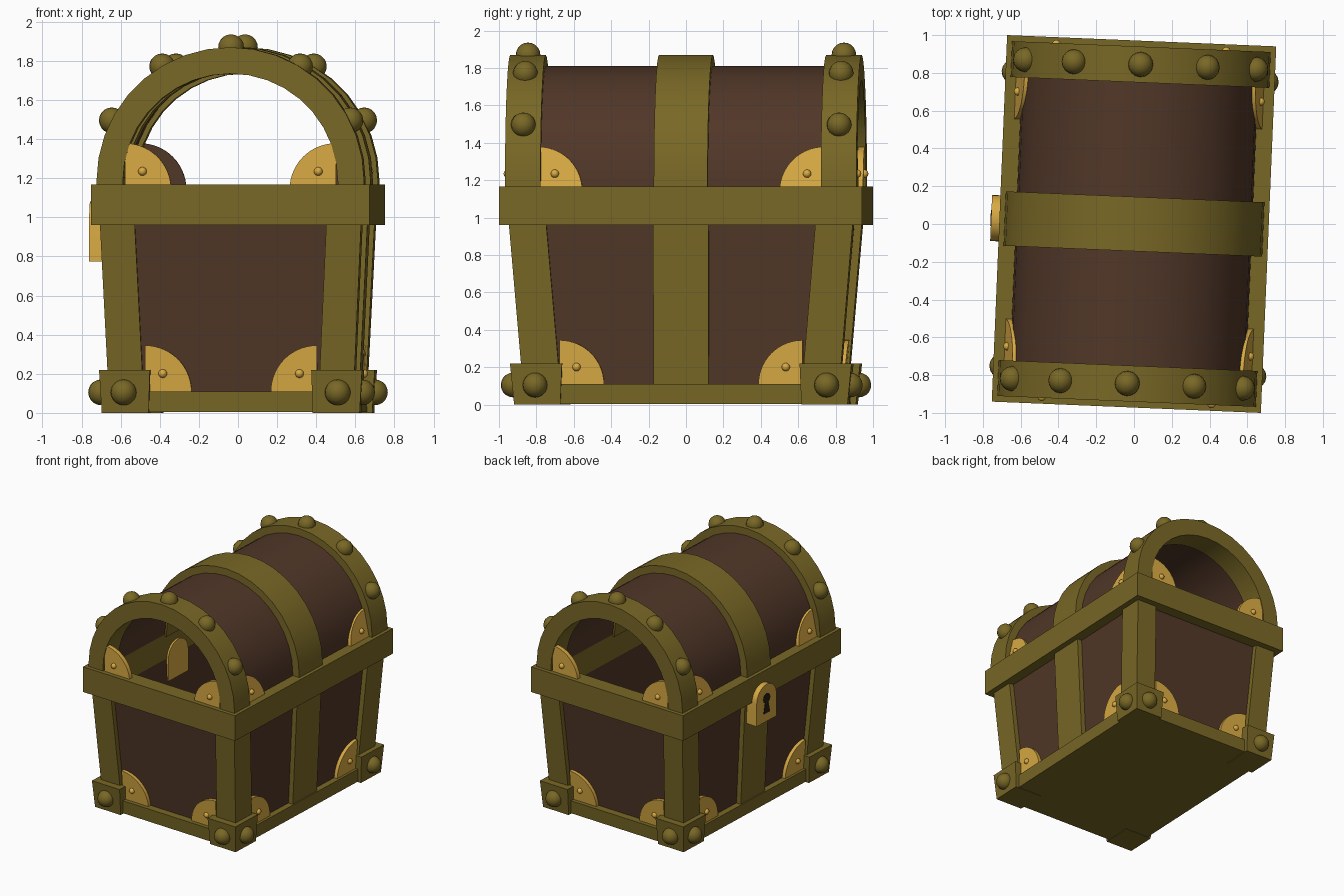
import bpy, bmesh, math
from mathutils import Vector

if "Cube" in bpy.data.objects:
    bpy.data.objects.remove(bpy.data.objects["Cube"])

TURN = math.radians(-2.4)          # whole chest is turned slightly


def material(name, rgb):
    m = bpy.data.materials.new(name)
    m.diffuse_color = (*rgb, 1)
    m.use_nodes = True
    m.node_tree.nodes["Principled BSDF"].inputs["Base Color"].default_value = m.diffuse_color
    return m


OLIVE = material("olive metal", (0.190, 0.137, 0.019))
WOOD = material("brown wood", (0.082, 0.038, 0.021))
GOLD = material("gold", (0.69, 0.40, 0.056))
DARK = material("keyhole dark", (0.020, 0.012, 0.007))


def finish(bm, name, mats, smooth=True):
    bmesh.ops.recalc_face_normals(bm, faces=bm.faces[:])
    me = bpy.data.meshes.new(name)
    bm.to_mesh(me)
    bm.free()
    for m in mats:
        me.materials.append(m)
    if smooth:
        for p in me.polygons:
            p.use_smooth = True
        me.set_sharp_from_angle(angle=math.radians(35))
    ob = bpy.data.objects.new(name, me)
    ob.rotation_euler.z = TURN
    bpy.context.collection.objects.link(ob)
    return ob


def loft(name, loops, mats, closed=False, back=None):
    """Skin matching loops of 3D points; closed joins last to first, otherwise capped."""
    bm = bmesh.new()
    rings = [[bm.verts.new(p) for p in lp] for lp in loops]
    n = len(rings[0])
    pairs = list(zip(rings, rings[1:])) + ([(rings[-1], rings[0])] if closed else [])
    for a, b in pairs:
        for i in range(n):
            j = (i + 1) % n
            bm.faces.new((a[i], a[j], b[j], b[i]))
    if not closed:
        cap = bm.faces.new(rings[0])
        bm.faces.new(rings[-1])
        if back is not None:
            cap.material_index = back
    return finish(bm, name, mats)


def rect(x0, x1, y0, y1, z):
    return [(x0, y0, z), (x1, y0, z), (x1, y1, z), (x0, y1, z)]


def corner_block(name, lo, z0, hi, z1, sx, sy, mat):
    loops = [[(x * sx, y * sy, z) for x, y, z in rect(*r, z)] for r, z in ((lo, z0), (hi, z1))]
    return loft(name, loops, [mat])


def frame(name, out0, in0, z0, out1, in1, z1, mat):
    r = lambda h, z: rect(-h[0], h[0], -h[1], h[1], z)
    return loft(name, [r(out0, z0), r(out1, z1), r(in1, z1), r(in0, z0)], [mat], closed=True)


def ball(name, pos, radius, mat):
    bm = bmesh.new()
    bmesh.ops.create_uvsphere(bm, u_segments=16, v_segments=10, radius=radius)
    bmesh.ops.translate(bm, verts=bm.verts[:], vec=Vector(pos))
    return finish(bm, name, [mat])


# body taper: half width and half length at a height
def hx(z):
    return 0.622 + 0.048 * z


def hy(z):
    return 0.838 + 0.085 * z


# arch cross-section
AZ, SPRING, SEG = 1.185, 1.15, 18


def arch(name, r_out, r_in, y0, y1, mat):
    def arc(r):
        pts = [(r, SPRING)]
        pts += [(r * math.cos(math.pi * i / SEG), AZ + r * math.sin(math.pi * i / SEG))
                for i in range(SEG + 1)]
        return pts + [(-r, SPRING)]
    bm = bmesh.new()
    rows = [[bm.verts.new((x, y, z)) for x, z in arc(r)]
            for r, y in ((r_out, y0), (r_out, y1), (r_in, y1), (r_in, y0))]
    for k in range(4):
        a, b = rows[k], rows[(k + 1) % 4]
        for i in range(len(a) - 1):
            bm.faces.new((a[i], a[i + 1], b[i + 1], b[i]))
    for e in (0, -1):
        bm.faces.new([r[e] for r in rows])
    return finish(bm, name, [mat])


def quarter_plate(name, cu, cz, depth, thick, on_end, sx, sy, radius=0.237):
    """Gold quarter disc, flat against a wall whose distance is depth(z)."""
    prof = [(cu, cz)] + [(cu - radius * math.cos(t), cz + radius * math.sin(t))
                         for t in (math.pi / 2 * i / 14 for i in range(15))]

    def place(u, z, d):
        w = depth(z) + d
        return (u * sx, w * sy, z) if on_end else (w * sx, u * sy, z)
    loops = [[place(u, z, d) for u, z in prof] for d in (-thick, 0)]
    loft(name, loops, [GOLD, WOOD], back=1)
    ball(name + "_pin", place(cu - 0.09, cz + 0.093, 0), 0.022, GOLD)


# base, floor and tapered wooden walls
loft("base_plate", [rect(-.632, .632, -.862, .862, .004), rect(-.637, .637, -.868, .868, .11)], [OLIVE])
loft("inner_floor", [rect(-.57, .57, -.78, .78, .1), rect(-.57, .57, -.78, .78, .13)], [WOOD])
IN = 0.04
frame("body_walls", (hx(.05) - IN, hy(.05) - IN), (hx(.05) - .09, hy(.05) - .09), .05,
      (hx(1.1) - IN, hy(1.1) - IN), (hx(1.1) - .09, hy(1.1) - .09), 1.1, WOOD)

# rim around the opening
frame("rim", (.713, .971), (.575, .84), .96, (.713, .971), (.575, .84), 1.167, OLIVE)

# corners: posts, feet, rivets and gold plates
for sx in (-1, 1):
    for sy in (-1, 1):
        tag = ("back" if sy > 0 else "front") + ("_right" if sx > 0 else "_left")
        za, zb = .06, 1.0
        for part, wx, wy in (("end", .178, .06), ("side", .06, .2)):
            corner_block(f"post_{part}_{tag}",
                         (hx(za) - wx, hx(za), hy(za) - wy, hy(za)), za,
                         (hx(zb) - wx, hx(zb), hy(zb) - wy, hy(zb)), zb, sx, sy, OLIVE)
        corner_block(f"foot_{tag}", (.42, .66, .645, .892), 0, (.413, .673, .636, .914), .22,
                     sx, sy, OLIVE)
        ball(f"foot_end_rivet_{tag}", (.548 * sx, .902 * sy, .105), .066, OLIVE)
        ball(f"foot_side_rivet_{tag}", (.668 * sx, .78 * sy, .105), .066, OLIVE)
        quarter_plate(f"lower_end_plate_{tag}", .44, .108, lambda z: hy(z) - .012, .035, True, sx, sy)
        quarter_plate(f"lower_side_plate_{tag}", .65, .108, lambda z: hx(z) - .012, .035, False, sx, sy)
        quarter_plate(f"lid_end_plate_{tag}", .54, 1.142, lambda z: .935, .035, True, sx, sy)
        quarter_plate(f"lid_side_plate_{tag}", .765, 1.142,
                      lambda z: .662 - .21 * (z - 1.142), .045, False, sx, sy)

# upright middle straps on the long sides
for sx in (-1, 1):
    corner_block("side_strap", (hx(.06) - .06, hx(.06), -.148, .148), .06,
                 (hx(1) - .06, hx(1), -.148, .148), 1.0, sx, 1, OLIVE)

# barrel lid, three bands and their rivets
arch("lid_shell", .625, .575, -.85, .85, WOOD)
arch("middle_band", .685, .56, -.144, .144, OLIVE)
for sy in (-1, 1):
    arch("end_band", .685, .55, sy * .75, sy * .94, OLIVE)
    for deg in (27, 59, 90, 121, 153):
        t = math.radians(deg)
        ball("band_rivet", (.685 * math.cos(t), .845 * sy, AZ + .685 * math.sin(t)), .066, OLIVE)

# lock on the left long side, with a keyhole
lock = [(-.122, .775), (.122, .775)]
lock += [(.122 * math.cos(math.pi * i / 16), .958 + .122 * math.sin(math.pi * i / 16)) for i in range(17)]
loft("lock_plate", [[(x, y, z) for y, z in lock] for x in (-.56, -.757)], [GOLD])
hole = [(-.04, .845), (.04, .845)]
hole += [(.042 * math.cos(math.radians(a)), .965 + .042 * math.sin(math.radians(a)))
         for a in range(-60, 241, 20)]
loft("keyhole", [[(x, y, z) for y, z in hole] for x in (-.754, -.760)], [DARK])
